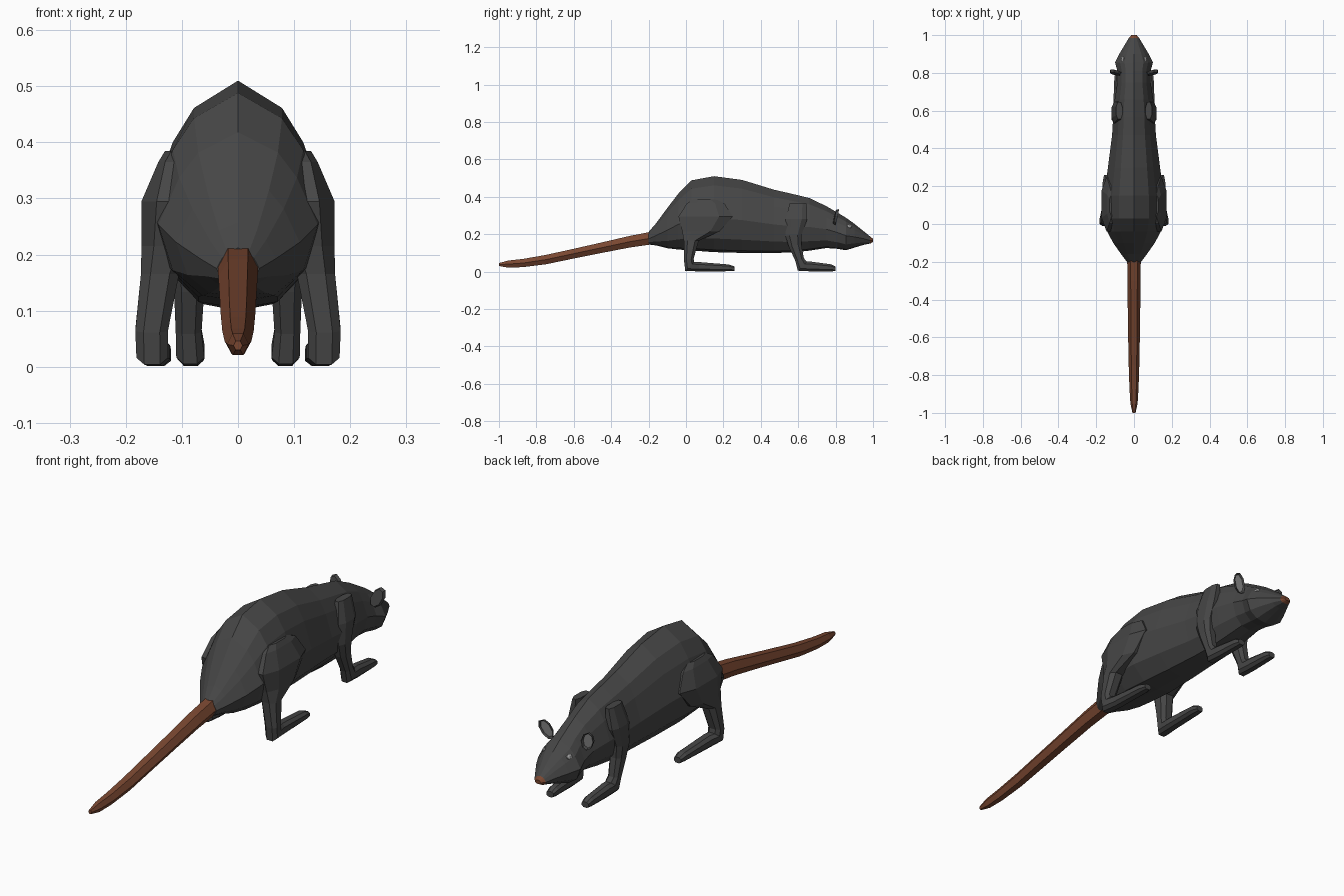
import bpy, bmesh, math
from mathutils import Vector, Matrix

if "Cube" in bpy.data.objects:
    bpy.data.objects.remove(bpy.data.objects["Cube"])


def material(name, rgb):
    m = bpy.data.materials.new(name)
    m.diffuse_color = (*rgb, 1)
    m.use_nodes = True
    m.node_tree.nodes["Principled BSDF"].inputs["Base Color"].default_value = m.diffuse_color
    return m


FUR = material("dark_grey_fur", (0.062, 0.062, 0.062))
SKIN = material("brown_skin", (0.19, 0.062, 0.03))
PALE = material("pale_grey", (0.32, 0.32, 0.32))


def finish(name, bm, mats, mirror=False):
    """Turn a bmesh into a flat shaded object, optionally mirrored across x."""
    bmesh.ops.recalc_face_normals(bm, faces=bm.faces)
    me = bpy.data.meshes.new(name)
    bm.to_mesh(me)
    bm.free()
    for m in mats:
        me.materials.append(m)
    ob = bpy.data.objects.new(name, me)
    bpy.context.collection.objects.link(ob)
    if mirror:
        ob.modifiers.new("mirror", 'MIRROR').use_mirror_merge = False
    return ob


def loft(rings):
    """Skin a list of equal-length rings and cap both ends."""
    bm = bmesh.new()
    vr = [[bm.verts.new(p) for p in r] for r in rings]
    n = len(vr[0])
    for a, b in zip(vr, vr[1:]):
        for i in range(n):
            j = (i + 1) % n
            bm.faces.new((a[i], a[j], b[j], b[i]))
    bm.faces.new(vr[0])
    bm.faces.new(vr[-1])
    return bm


# Body and head: one cross-section, scaled along y by (y, bottom, top, half width)
half = [(0, 1), (.5, .88), (.74, .73), (1, .45), (.82, .18), (.45, .03), (0, 0)]
outline = half + [(-x, z) for x, z in half[-2:0:-1]]
stations = [
    (-.20, .145, .212, .038), (-.16, .140, .258, .068), (-.10, .125, .340, .110),
    (-.04, .118, .418, .142), (.03, .113, .488, .157), (.15, .104, .510, .157),
    (.30, .100, .490, .138), (.47, .100, .438, .116), (.57, .102, .415, .110),
    (.66, .112, .393, .102), (.75, .126, .350, .088), (.81, .122, .315, .088),
    (.855, .114, .288, .100), (.90, .128, .256, .078), (.95, .143, .216, .048),
    (.985, .150, .187, .027), (1.0, .158, .175, .014),
]
bm = loft([[(x * w, y, b + z * (t - b)) for x, z in outline]
           for y, b, t, w in stations])
for f in bm.faces:  # nose tip
    if f.calc_center_median().y > .985:
        f.material_index = 1
finish("body", bm, [FUR, SKIN])

# Tail: six-sided taper, (y, centre z, half width, half height)
tail = [(-.18, .180, .036, .034), (-.30, .160, .035, .031), (-.45, .128, .033, .028),
        (-.60, .096, .031, .026), (-.75, .064, .028, .025), (-.87, .046, .024, .022),
        (-.95, .040, .019, .019), (-1.0, .038, .008, .008)]
angles = [math.radians(60 * k) for k in range(6)]
finish("tail", loft([[(w * math.cos(a), y, z + h * math.sin(a) / .866) for a in angles]
                     for y, z, w, h in tail]), [SKIN])

# Limbs: chamfered square rings, (x, y, z, half width, half depth, tilt in degrees)
OCT = [(1, .5), (.5, 1), (-.5, 1), (-1, .5), (-1, -.5), (-.5, -1), (.5, -1), (1, -.5)]


def limb(name, path):
    rings = []
    for x, y, z, a, b, tilt in path:
        c, s = math.cos(math.radians(tilt)), math.sin(math.radians(tilt))
        rings.append([(x + a * u, y + b * v * c, z + b * v * s) for u, v in OCT])
    finish(name, loft(rings), [FUR], mirror=True)


limb("hind_legs", [
    (.108, .10, .385, .022, .06, 0), (.118, .105, .365, .024, .10, 0),
    (.118, .105, .295, .054, .145, 0), (.128, .08, .215, .044, .10, 0),
    (.139, .028, .165, .034, .040, 0), (.154, .015, .065, .029, .026, 8),
    (.153, .020, .028, .028, .034, 45), (.147, .07, .026, .026, .025, 90),
    (.142, .23, .020, .023, .018, 90), (.142, .26, .015, .016, .012, 90)])

limb("front_legs", [
    (.078, .60, .365, .016, .045, 0), (.090, .59, .28, .028, .058, 0),
    (.090, .575, .195, .029, .044, 5), (.087, .583, .14, .027, .034, 12),
    (.088, .607, .065, .023, .024, 15), (.085, .622, .029, .025, .034, 45),
    (.084, .67, .027, .024, .026, 90), (.083, .775, .020, .021, .019, 90),
    (.083, .80, .015, .016, .012, 90)])

# Ears: thin tilted ovals with a pale sunken front
bm = bmesh.new()
N = 8


def oval(scale, y):
    return [bm.verts.new((.028 * scale * math.cos(2 * math.pi * (i + .5) / N), y,
                          .047 * scale * math.sin(2 * math.pi * (i + .5) / N)))
            for i in range(N)]


back, rim, cup = oval(.85, -.009), oval(1, .005), oval(.82, -.002)
for a, b in ((back, rim), (rim, cup)):
    for i in range(N):
        j = (i + 1) % N
        bm.faces.new((a[i], a[j], b[j], b[i]))
bm.faces.new(back)
bm.faces.new(cup).material_index = 1
bm.transform(Matrix.Translation((.098, .803, .292))
             @ Matrix.Rotation(math.radians(25), 4, 'Y')
             @ Matrix.Rotation(math.radians(-12), 4, 'X'))
finish("ears", bm, [FUR, PALE], mirror=True)

# Eyes: small flattened beads set in the sides of the head
bm = bmesh.new()
bmesh.ops.create_icosphere(bm, subdivisions=1, radius=.015)
bm.transform(Matrix.Translation((.059, .873, .241))
             @ Vector((.8, .3, .6)).to_track_quat('Z', 'Y').to_matrix().to_4x4()
             @ Matrix.Diagonal((1, .8, .5, 1)))
finish("eyes", bm, [PALE], mirror=True)
